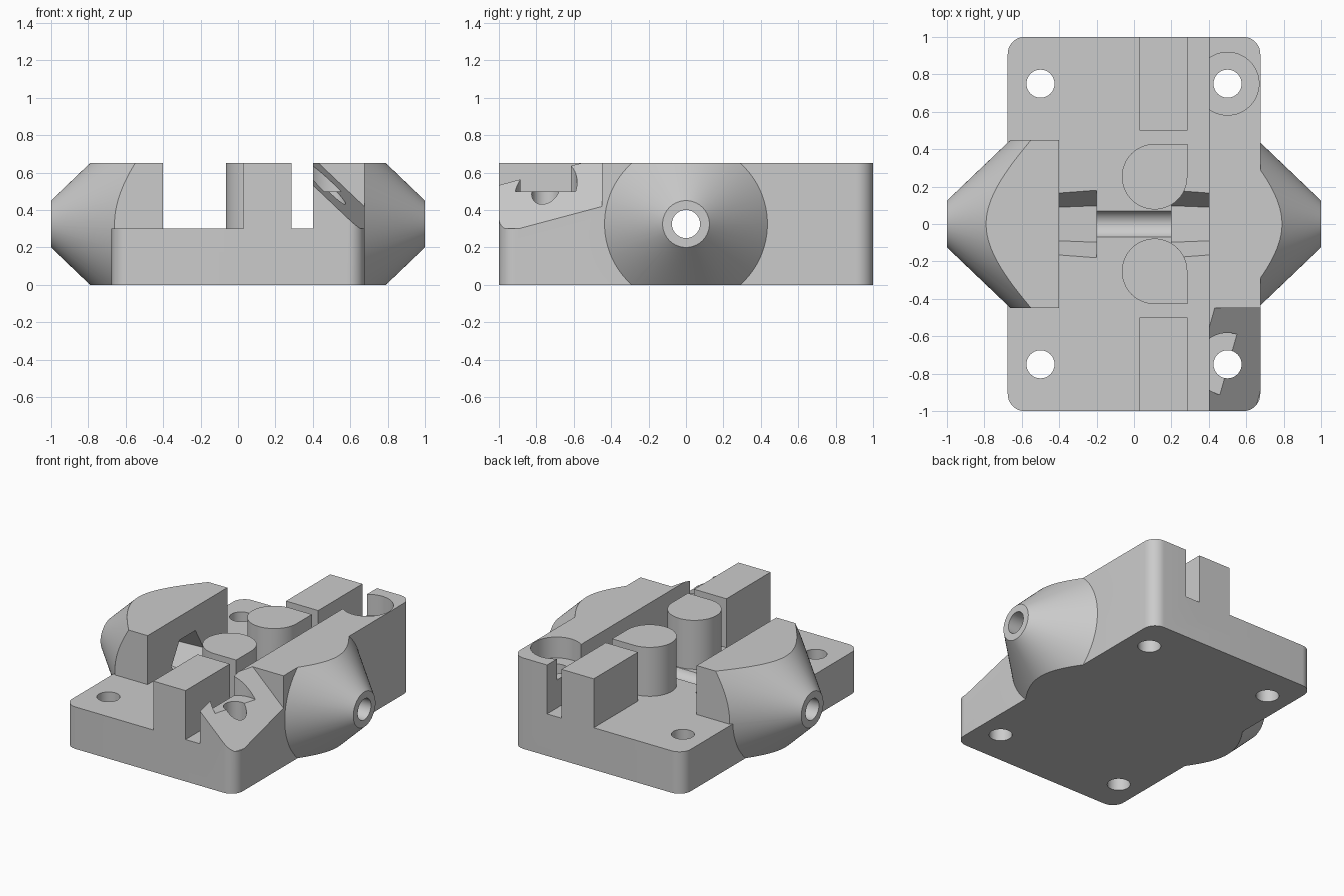
import bpy, bmesh
from math import sin, cos, pi, radians
from mathutils import Matrix, Vector

old = bpy.data.objects.get("Cube")
if old:
    bpy.data.objects.remove(old, do_unlink=True)

grey = bpy.data.materials.new("matte grey")
grey.use_nodes = True
GREY = (0.6, 0.6, 0.6, 1)
grey.diffuse_color = GREY
grey.node_tree.nodes["Principled BSDF"].inputs["Base Color"].default_value = GREY


def finish(name, bm):
    bmesh.ops.recalc_face_normals(bm, faces=bm.faces)
    me = bpy.data.meshes.new(name)
    bm.to_mesh(me)
    bm.free()
    me.materials.append(grey)
    ob = bpy.data.objects.new(name, me)
    bpy.context.scene.collection.objects.link(ob)
    return ob


def prism(name, outline, z0, z1):
    bm = bmesh.new()
    face = bm.faces.new([bm.verts.new((x, y, z0)) for x, y in outline])
    out = bmesh.ops.extrude_face_region(bm, geom=[face])
    verts = [g for g in out["geom"] if isinstance(g, bmesh.types.BMVert)]
    bmesh.ops.translate(bm, verts=verts, vec=(0, 0, z1 - z0))
    return finish(name, bm)


def box(name, x0, x1, y0, y1, z0, z1):
    return prism(name, [(x0, y0), (x1, y0), (x1, y1), (x0, y1)], z0, z1)


def cone(name, start, end, r0, r1, sides=64):
    # Runs from start to end, along z or along x
    a, b = Vector(start), Vector(end)
    turn = Matrix.Rotation(pi / 2, 4, 'Y') if b.x != a.x else Matrix()
    bm = bmesh.new()
    bmesh.ops.create_cone(bm, cap_ends=True, segments=sides, radius1=r0, radius2=r1,
                          depth=(b - a).length,
                          matrix=Matrix.Translation((a + b) / 2) @ turn)
    return finish(name, bm)


def combine(target, tool, operation):
    mod = target.modifiers.new(operation, 'BOOLEAN')
    mod.operation, mod.solver, mod.object = operation, 'EXACT', tool
    bpy.context.view_layer.objects.active = target
    bpy.ops.object.modifier_apply(modifier=mod.name)
    bpy.data.objects.remove(tool, do_unlink=True)


def arc(cx, cy, r, a0, a1, n):
    angles = [radians(a0 + (a1 - a0) * i / n) for i in range(n + 1)]
    return [(cx + r * cos(a), cy + r * sin(a)) for a in angles]


HX, BASE, TOP, AXIS = 0.675, 0.3, 0.65, 0.325

# Rounded block, lowered to a plate with a tall wall on the left
R = 0.09
corners = [(HX - R, 1 - R, 0), (R - HX, 1 - R, 90), (R - HX, R - 1, 180), (HX - R, R - 1, 270)]
outline = [p for x, y, a in corners for p in arc(x, y, R, a, a + 90, 12)]
body = prism("bracket_body", outline, 0, TOP)
combine(body, box("lowering_cut", -1, 0.4, -1.2, 1.2, BASE, 1), 'DIFFERENCE')

# Sloping cut at the front end of the wall, stopping at plate height
wedge = bmesh.new()
bmesh.ops.create_cube(wedge, size=1)
for v in wedge.verts:
    x = 0.34 if v.co.x < 0 else 0.8
    y = -1.1 if v.co.y < 0 else -0.45
    z = 1 if v.co.z > 0 else 0.5 + 0.267 * (y + 0.75) - 0.95 * (x - 0.505)
    v.co = (x, y, z)
cut = bmesh.ops.bisect_plane(wedge, geom=wedge.verts[:] + wedge.edges[:] + wedge.faces[:],
                             plane_co=(0, 0, BASE), plane_no=(0, 0, 1), clear_inner=True)
bmesh.ops.holes_fill(wedge, edges=[e for e in wedge.edges if e.is_boundary])
combine(body, finish("slope_cut", wedge), 'DIFFERENCE')

# Conical hubs on both sides, trimmed flat
for s in (-1, 1):
    hub = cone("hub", (-1, 0, AXIS), (-0.4, 0, AXIS), 0.125, 0.698, 128)
    combine(hub, box("hub_trim", -1.1, -0.3, -0.45, 0.45, 0, TOP), 'INTERSECT')
    if s > 0:
        hub.data.transform(Matrix.Rotation(pi, 4, 'Z'))
    combine(body, hub, 'UNION')

# Ridges and guide posts, front and back
for s in (-1, 1):
    y0, y1 = sorted((0.5 * s, s))
    combine(body, box("ridge", 0.03, 0.285, y0, y1, 0.15, TOP), 'UNION')
    post = arc(0.11, 0.253, 0.175, 90, 360, 48) + [(0.285, 0.428)]
    combine(body, prism("post", [(x, y * s) for x, y in post], 0.15, TOP), 'UNION')

# Bore through the hubs with a tapered six-sided pocket at each inner end
combine(body, cone("bore", (-1.2, 0, AXIS), (1.2, 0, AXIS), 0.075, 0.075), 'DIFFERENCE')
combine(body, cone("left_pocket", (0.2, 0, AXIS), (0.6, 0, AXIS), 0.195, 0.165, 6), 'DIFFERENCE')
combine(body, cone("right_pocket", (-0.6, 0, AXIS), (-0.2, 0, AXIS), 0.165, 0.195, 6), 'DIFFERENCE')

# Screw holes, with wide recesses in the wall
for x in (-0.5, 0.5):
    for y in (-0.75, 0.75):
        combine(body, cone("screw_hole", (x, y, -0.2), (x, y, 0.9), 0.075, 0.075, 48), 'DIFFERENCE')
        if x > 0:
            combine(body, cone("recess", (x, y, 0.5), (x, y, 0.9), 0.168, 0.168), 'DIFFERENCE')

# Smooth the curved walls, keep the edges sharp
bpy.ops.object.select_all(action='DESELECT')
body.select_set(True)
bpy.context.view_layer.objects.active = body
bpy.ops.object.shade_smooth_by_angle(angle=radians(25))
